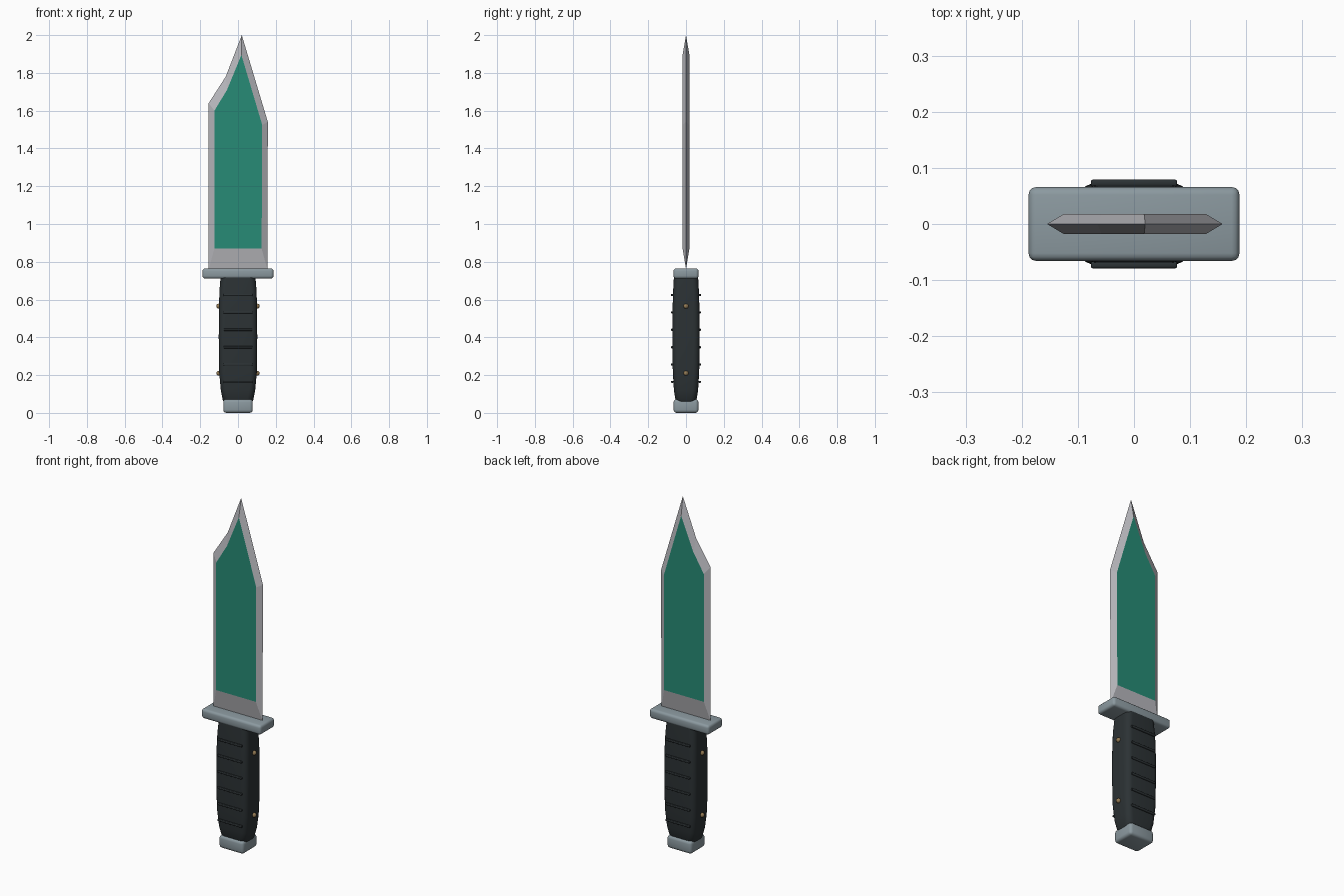
import bpy, bmesh
from math import cos, sin, pi

if "Cube" in bpy.data.objects:
    bpy.data.objects.remove(bpy.data.objects["Cube"])


def material(name, color):
    m = bpy.data.materials.new(name)
    m.diffuse_color = (*color, 1)
    m.use_nodes = True
    m.node_tree.nodes["Principled BSDF"].inputs["Base Color"].default_value = m.diffuse_color
    return m


STEEL = material("steel", (0.48, 0.48, 0.51))
GREEN = material("green", (0.02, 0.26, 0.18))
METAL = material("gunmetal", (0.26, 0.32, 0.35))
RUBBER = material("rubber", (0.025, 0.032, 0.035))
BRASS = material("brass", (0.3, 0.2, 0.09))


def finish(name, bm, mats, smooth=True):
    bmesh.ops.recalc_face_normals(bm, faces=bm.faces)
    mesh = bpy.data.meshes.new(name)
    bm.to_mesh(mesh)
    bm.free()
    ob = bpy.data.objects.new(name, mesh)
    bpy.context.collection.objects.link(ob)
    for m in mats:
        mesh.materials.append(m)
    if smooth:
        bpy.ops.object.select_all(action='DESELECT')
        ob.select_set(True)
        bpy.context.view_layer.objects.active = ob
        bpy.ops.object.shade_smooth_by_angle(angle=0.6)
    return ob


def rounded_box(name, center, size, radius, mat):
    bm = bmesh.new()
    bmesh.ops.create_cube(bm, size=1)
    for v in bm.verts:
        v.co = [c + a * s for c, a, s in zip(center, v.co, size)]
    bmesh.ops.bevel(bm, geom=bm.edges[:], offset=radius, segments=3,
                    profile=0.5, affect='EDGES')
    return finish(name, bm, [mat])


# Blade: sharp outline at y=0, bevelled to a flat green panel on each side
outline = [(-.155, .762), (.155, .762), (.158, 1.54), (.02, 2.0), (-.065, 1.78), (-.155, 1.64)]
panel = [(-.125, .87), (.125, .87), (.128, 1.525), (.018, 1.895), (-.058, 1.71), (-.125, 1.6)]
bm = bmesh.new()
rim = [bm.verts.new((x, 0, z)) for x, z in outline]
for side in (-1, 1):
    flat = [bm.verts.new((x, .018 * side, z)) for x, z in panel]
    bm.faces.new(flat).material_index = 1
    for i in range(len(rim)):
        j = (i + 1) % len(rim)
        bm.faces.new((rim[i], rim[j], flat[j], flat[i]))
finish("blade", bm, [STEEL, GREEN], smooth=False)

# Guard and pommel
rounded_box("guard", (0, 0, .738), (.376, .132, .054), .014, METAL)
rounded_box("pommel", (0, 0, .036), (.156, .132, .072), .016, METAL)

# Grip: rounded-rectangle sections lofted along z
sections = [(.05, .070, .048), (.065, .080, .055), (.12, .091, .064), (.22, .100, .070),
            (.40, .102, .072), (.56, .101, .071), (.65, .098, .068), (.72, .092, .064)]
CORNER, STEPS = .032, 6
bm = bmesh.new()
loops = []
for z, hx, hy in sections:
    loop = []
    for q, (sx, sy) in enumerate([(1, 1), (-1, 1), (-1, -1), (1, -1)]):
        for k in range(STEPS + 1):
            a = (q + k / STEPS) * pi / 2
            loop.append(bm.verts.new((sx * (hx - CORNER) + CORNER * cos(a),
                                      sy * (hy - CORNER) + CORNER * sin(a), z)))
    loops.append(loop)
for lo, hi in zip(loops, loops[1:]):
    for i in range(len(lo)):
        j = (i + 1) % len(lo)
        bm.faces.new((lo[i], lo[j], hi[j], hi[i]))
bm.faces.new(loops[0])
bm.faces.new(loops[-1])
finish("grip", bm, [RUBBER])

# Raised grip ribs, front and back
for i in range(6):
    for side, label in ((-1, "front"), (1, "back")):
        rounded_box(f"grip_rib_{label}_{i + 1}", (0, side * .073, .164 + .092 * i),
                    (.154, .012, .012), .004, RUBBER)

# Brass studs on the narrow sides of the grip
for z in (.21, .565):
    for side, label in ((-1, "left"), (1, "right")):
        bm = bmesh.new()
        bmesh.ops.create_uvsphere(bm, u_segments=16, v_segments=10, radius=.013)
        for v in bm.verts:
            v.co.x += side * .102
            v.co.z += z
        finish(f"stud_{label}_{z}", bm, [BRASS])
